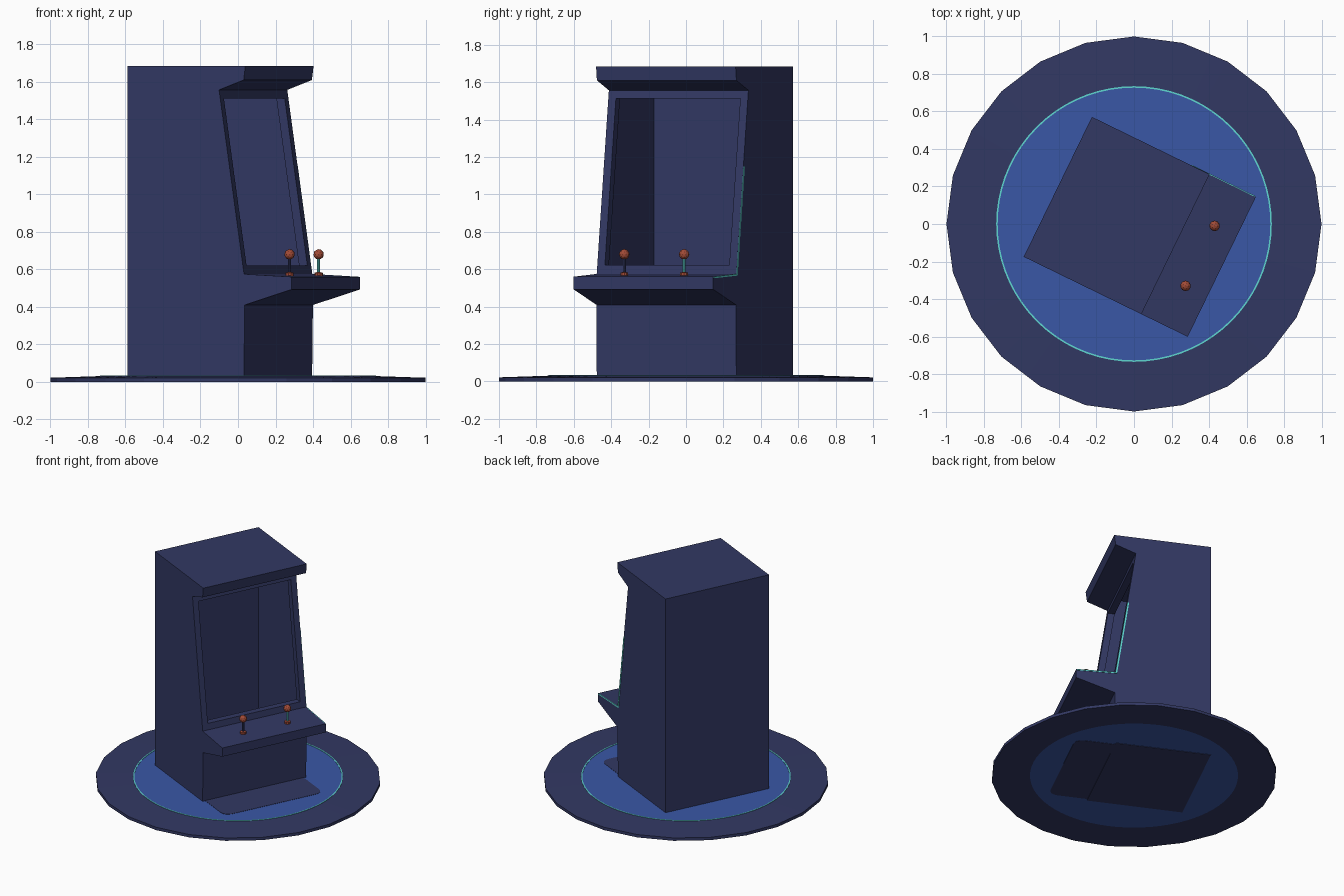
import bpy, bmesh, math
from mathutils import Matrix, Vector

if "Cube" in bpy.data.objects:
    bpy.data.objects.remove(bpy.data.objects["Cube"])

TURN = Matrix.Rotation(math.radians(-26), 4, 'Z')   # cabinet faces +x, turned towards the front


def material(name, rgb):
    m = bpy.data.materials.new(name)
    m.diffuse_color = (*rgb, 1)
    m.use_nodes = True
    m.node_tree.nodes["Principled BSDF"].inputs["Base Color"].default_value = m.diffuse_color
    return m


NAVY = material("navy", (0.032, 0.040, 0.125))
BLUE = material("floor_blue", (0.042, 0.095, 0.38))
CYAN = material("glow_cyan", (0.114, 0.68, 0.64))
RED = material("knob_red", (0.36, 0.07, 0.038))


def finish(name, bm, mats, turn=False):
    bmesh.ops.recalc_face_normals(bm, faces=bm.faces)
    if turn:
        bm.transform(TURN)
    me = bpy.data.meshes.new(name)
    bm.to_mesh(me)
    bm.free()
    for m in mats:
        me.materials.append(m)
    ob = bpy.data.objects.new(name, me)
    bpy.context.collection.objects.link(ob)
    return ob


def prism(name, profile, y0, y1, mat):
    """Side profile of (depth, height) points extruded across the width."""
    bm = bmesh.new()
    f = bm.faces.new([bm.verts.new((u, y0, z)) for u, z in profile])
    ext = bmesh.ops.extrude_face_region(bm, geom=[f])
    vs = [g for g in ext["geom"] if isinstance(g, bmesh.types.BMVert)]
    bmesh.ops.translate(bm, verts=vs, vec=(0, y1 - y0, 0))
    return finish(name, bm, [mat], True)


def lathe(name, rings, steps, mats, pick=None):
    """Rings of (radius, height) joined round the z axis; pick sets the colour."""
    bm = bmesh.new()
    loops = []
    for r, z in rings:
        if r == 0:
            loops.append([bm.verts.new((0, 0, z))] * steps)
        else:
            loops.append([bm.verts.new((r * math.cos(2 * math.pi * i / steps),
                                        r * math.sin(2 * math.pi * i / steps), z))
                          for i in range(steps)])
    for k in range(len(loops) - 1):
        a, b = loops[k], loops[k + 1]
        for i in range(steps):
            j = (i + 1) % steps
            vs = list(dict.fromkeys([a[i], a[j], b[j], b[i]]))
            bm.faces.new(vs).material_index = pick(k) if pick else 0
    return finish(name, bm, mats)


# Round floor plate: 24-sided outer rim, rounder blue centre on both sides
def rim_plate():
    bm = bmesh.new()
    n = 72

    def ring(r, z, faceted):
        out = []
        for i in range(n):
            a = 2 * math.pi * i / n
            k = 1
            if faceted:
                step = 2 * math.pi / 24
                k = math.cos(step / 2) / math.cos((a % step) - step / 2)
            out.append(bm.verts.new((r * k * math.cos(a), r * k * math.sin(a), z)))
        return out

    loops = [ring(0.73, 0.003, False), ring(1, 0, True),
             ring(1, 0.022, True), ring(0.73, 0.031, False)]
    for a, b in zip(loops, loops[1:]):
        for i in range(n):
            j = (i + 1) % n
            bm.faces.new([a[i], a[j], b[j], b[i]])
    for l in (loops[0], loops[-1]):
        bm.faces.new(l).material_index = 1
    finish("floor_plate", bm, [NAVY, BLUE])


rim_plate()

# Thin glowing ring round the blue centre
lathe("glow_ring", [(0.727, 0.029), (0.735, 0.029), (0.735, 0.034), (0.727, 0.034), (0.727, 0.029)],
      72, [CYAN])


# Dark rounded mat below the control panel, on both sides of the plate
def mat_plate(name, z0, z1):
    u0, u1, v, r = -0.2, 0.52, 0.395, 0.06
    bm = bmesh.new()
    pts = [(u0, -v)]
    for s, a0 in ((-1, -90), (1, 0)):
        for k in range(5):
            a = math.radians(a0 + 22.5 * k)
            pts.append((u1 - r + r * math.cos(a), s * (v - r) + r * math.sin(a)))
    pts.append((u0, v))
    f = bm.faces.new([bm.verts.new((u, w, z0)) for u, w in pts])
    ext = bmesh.ops.extrude_face_region(bm, geom=[f])
    vs = [g for g in ext["geom"] if isinstance(g, bmesh.types.BMVert)]
    bmesh.ops.translate(bm, verts=vs, vec=(0, 0, z1 - z0))
    finish(name, bm, [NAVY], True)


mat_plate("mat_top", 0.029, 0.033)
mat_plate("mat_underside", 0.001, 0.006)

# Cabinet body: one profile with marquee, screen slope and control panel
cabinet = prism("cabinet",
                [(-0.452, 0), (0.237, 0), (0.242, 0.41), (0.521, 0.493), (0.521, 0.56),
                 (0.238, 0.575), (0.09, 1.557), (0.236, 1.61), (0.246, 1.685), (-0.452, 1.685)],
                -0.415, 0.415, NAVY)

# Hollow inside and the screen opening
cavity = prism("cavity_cutter",
               [(-0.39, 0.05), (0.185, 0.05), (0.185, 0.6), (0.04, 1.56), (0.04, 1.63), (-0.39, 1.63)],
               -0.38, 0.38, NAVY)
opening = prism("opening_cutter",
                [(-0.1, 0.622), (0.4, 0.622), (0.4, 1.512), (-0.1, 1.512)],
                -0.37, 0.37, NAVY)
for cutter in (cavity, opening):
    cutter.hide_render = True
    mod = cabinet.modifiers.new(cutter.name, 'BOOLEAN')
    mod.operation = 'DIFFERENCE'
    mod.solver = 'EXACT'
    mod.object = cutter
    bpy.context.view_layer.objects.active = cabinet
    bpy.ops.object.modifier_apply(modifier=mod.name)
    bpy.data.objects.remove(cutter)

# Glowing trim on the side edge, along the screen slope and the panel top
prism("side_trim_screen", [(0.238, 0.57), (0.151, 1.15), (0.139, 1.15), (0.226, 0.57)],
      0.413, 0.418, CYAN)
prism("side_trim_panel", [(0.226, 0.576), (0.515, 0.5605), (0.515, 0.552), (0.226, 0.566)],
      0.413, 0.418, CYAN)

# Two joysticks: collar, stick and ball
for name, x, y, stick in (("left", 0.275, -0.33, NAVY), ("right", 0.43, -0.01, CYAN)):
    parts = [lathe(name + "_collar", [(0, 0.565), (0.022, 0.565), (0.022, 0.582), (0, 0.587)], 10, [RED]),
             lathe(name + "_stick", [(0.008, 0.575), (0.008, 0.67)], 8, [stick])]
    bm = bmesh.new()
    bmesh.ops.create_icosphere(bm, subdivisions=2, radius=0.028,
                               matrix=Matrix.Translation((0, 0, 0.68)))
    parts.append(finish(name + "_ball", bm, [RED]))
    for p in parts:
        p.location = Vector((x, y, 0))
